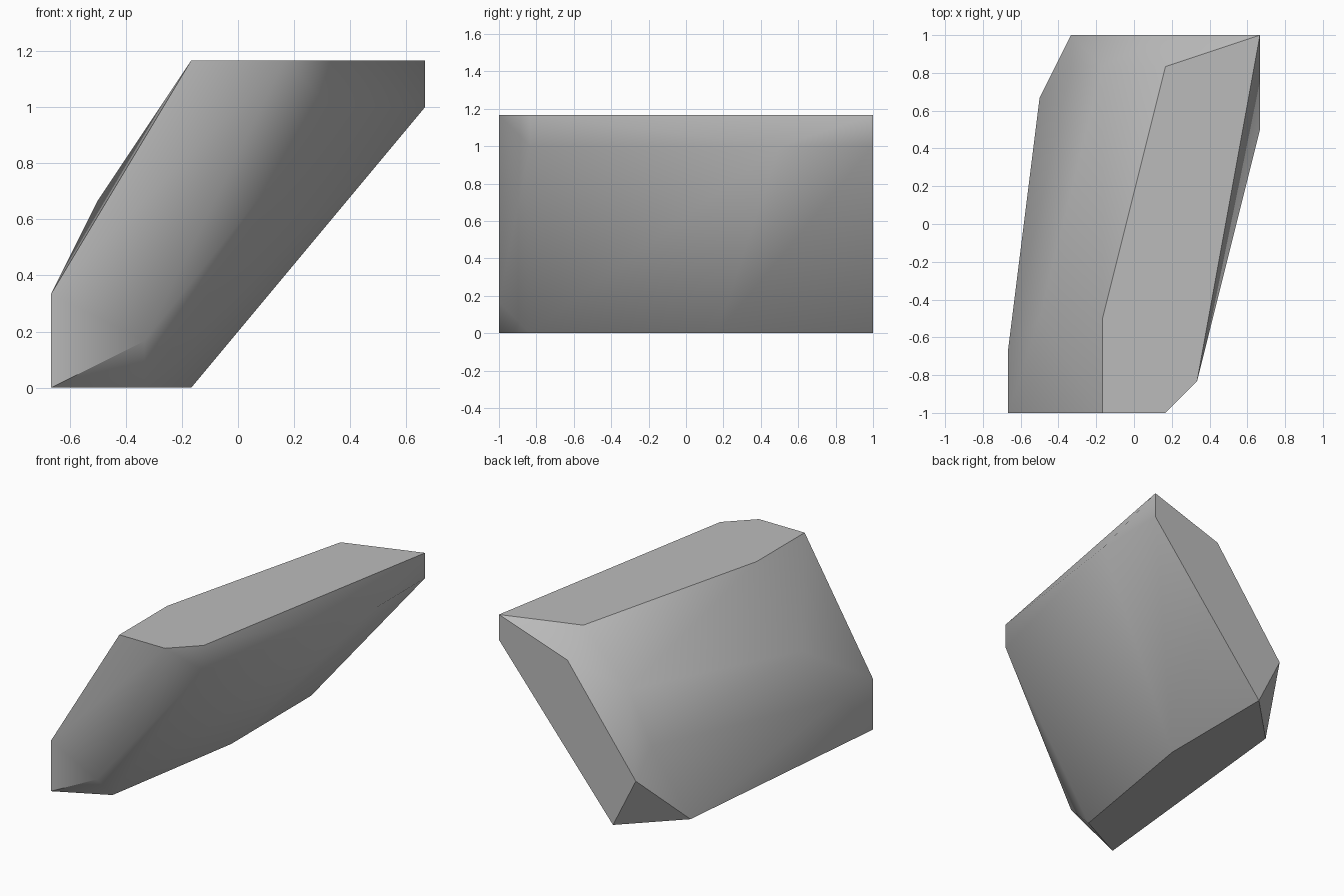
import bpy
import bmesh
import math
from mathutils import Vector

cube = bpy.data.objects.get("Cube")
if cube:
    bpy.data.objects.remove(cube, do_unlink=True)

# One flat stone colour
stone = bpy.data.materials.new("stone_grey")
stone.use_nodes = True
grey = (0.5, 0.5, 0.5, 1.0)
stone.diffuse_color = grey
stone.node_tree.nodes["Principled BSDF"].inputs["Base Color"].default_value = grey

# Corner outlines of the leaning slab, in sixths of a unit
SIXTH = 1 / 6
front_face = [(-4, -6, 0), (-4, -6, 2), (-1, -6, 7), (1, -6, 7), (-2, -6, 1)]
top_face = [(2, -5, 7), (4, 6, 7), (1, 5, 7), (-1, -3, 7)]
base_face = [(-2, -5, 0), (-1, 1, 0), (-1, 6, 0), (-3, 4, 0)]
back_face = [(4, 6, 6), (1, 6, 6), (-2, 6, 2)]
overhang_lip = [(2, -5, 6), (4, 3, 6)]
worn_side = [(-4, -4, 2), (-3, -3, 4), (-2, 5, 3), (-1, 5, 5)]


def make_stone(name, outlines, material):
    """Wrap the corner outlines in one chiselled skin."""
    bm = bmesh.new()
    for outline in outlines:
        for corner in outline:
            bm.verts.new(Vector(corner) * SIXTH)
    bmesh.ops.convex_hull(bm, input=bm.verts[:])
    loose = [v for v in bm.verts if not v.link_faces]
    bmesh.ops.delete(bm, geom=loose, context="VERTS")
    bmesh.ops.dissolve_limit(bm, angle_limit=math.radians(1),
                             verts=bm.verts[:], edges=bm.edges[:])
    bmesh.ops.recalc_face_normals(bm, faces=bm.faces[:])
    mesh = bpy.data.meshes.new(name)
    bm.to_mesh(mesh)
    bm.free()
    mesh.materials.append(material)
    obj = bpy.data.objects.new(name, mesh)
    bpy.context.collection.objects.link(obj)
    return obj


rock = make_stone("rock_slab", [front_face, top_face, base_face,
                                back_face, overhang_lip, worn_side], stone)

# Soft worn sides, crisp broken edges
bpy.ops.object.select_all(action="DESELECT")
rock.select_set(True)
bpy.context.view_layer.objects.active = rock
bpy.ops.object.shade_smooth_by_angle(angle=math.radians(44))
